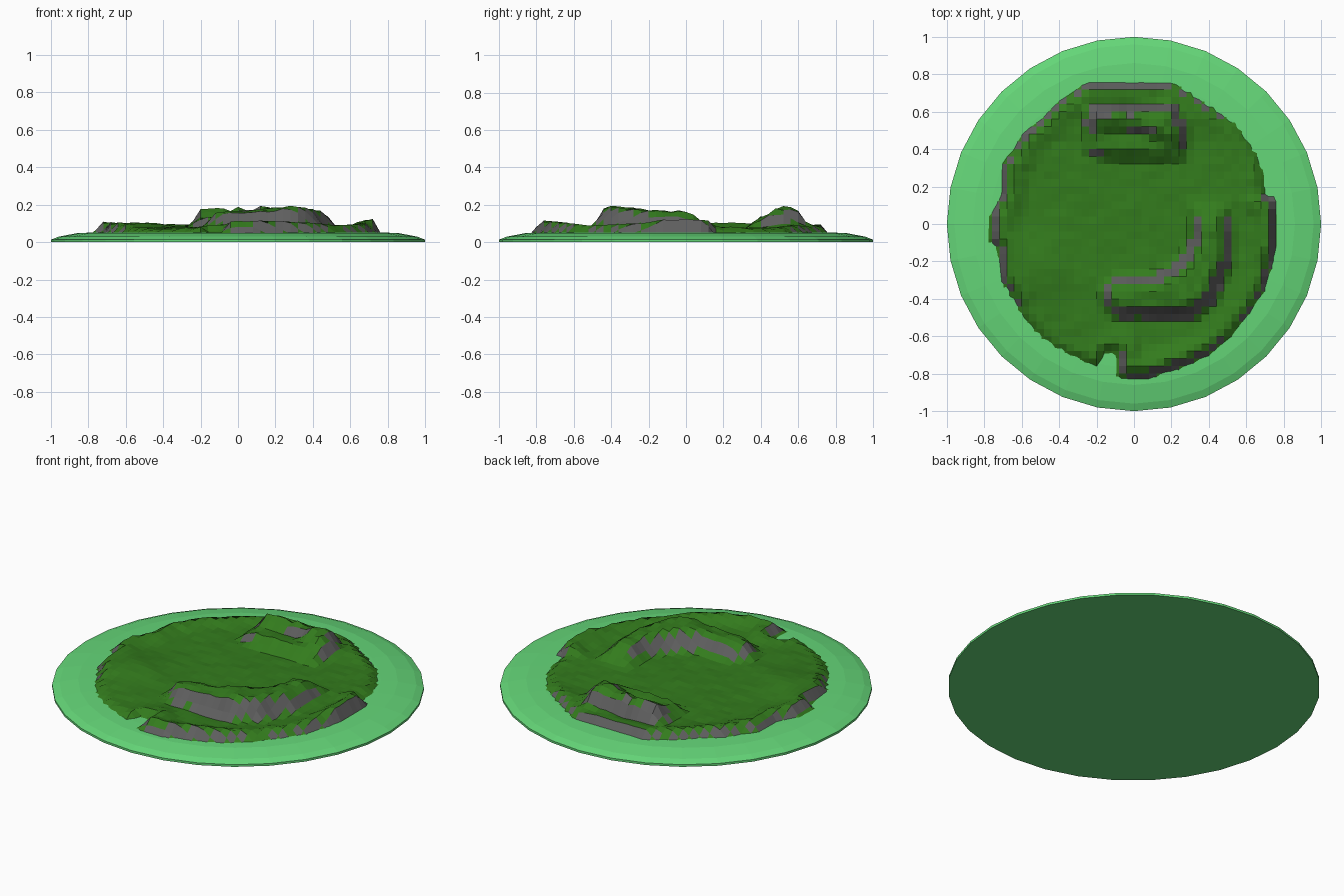
import bpy, bmesh, math
from mathutils import Vector, noise

if "Cube" in bpy.data.objects:
    bpy.data.objects.remove(bpy.data.objects["Cube"])


def material(name, rgb):
    m = bpy.data.materials.new(name)
    m.diffuse_color = (*rgb, 1)
    m.use_nodes = True
    m.node_tree.nodes["Principled BSDF"].inputs["Base Color"].default_value = m.diffuse_color
    return m


def make_object(name, bm, mats):
    me = bpy.data.meshes.new(name)
    bm.to_mesh(me)
    bm.free()
    for m in mats:
        me.materials.append(m)
    ob = bpy.data.objects.new(name, me)
    bpy.context.collection.objects.link(ob)
    return ob


def inside_dist(x, y, poly):
    """Distance to the polygon edge, positive inside."""
    best, inside = 9.0, False
    for (ax, ay), (bx, by) in zip(poly, poly[1:] + poly[:1]):
        ex, ey = bx - ax, by - ay
        t = max(0, min(1, ((x - ax) * ex + (y - ay) * ey) / (ex * ex + ey * ey)))
        best = min(best, math.hypot(x - ax - t * ex, y - ay - t * ey))
        if (ay > y) != (by > y) and x < ax + ex * (y - ay) / ey:
            inside = not inside
    return best if inside else -best


def ramp(v, a, b):
    return max(0.0, min(1.0, (v - a) / (b - a)))


def rim_height(x, y):
    a = math.degrees(math.atan2(y, x)) % 360
    for (a0, h0), (a1, h1) in zip(RIM, RIM[1:]):
        if a <= a1:
            return h0 + (h1 - h0) * (a - a0) / (a1 - a0)


# Outline of the raised land
LAND = [(.2, .77), (-.26, .77), (-.43, .65), (-.5, .57), (-.6, .5), (-.66, .39),
        (-.71, .35), (-.72, .15), (-.78, .05), (-.78, -.09), (-.74, -.12), (-.72, -.3),
        (-.66, -.39), (-.61, -.5), (-.5, -.63), (-.4, -.69), (-.3, -.74), (-.17, -.79),
        (-.15, -.70), (-.1, -.70), (-.1, -.83), (.08, -.83), (.3, -.76), (.42, -.7),
        (.53, -.61), (.63, -.48), (.71, -.36), (.77, -.13), (.77, .13), (.71, .16),
        (.71, .27), (.67, .38), (.56, .54), (.42, .63), (.3, .71)]
# Rim height by compass angle
RIM = [(0, .12), (10, .115), (15, .08), (40, .075), (55, .09), (90, .09), (180, .105),
       (207, .105), (218, .08), (230, .072), (250, .075), (262, .095), (270, .115),
       (290, .11), (315, .09), (340, .1), (350, .12), (360, .12)]
# Crescent cliff and the two tiers of the back cliff
CRESCENT = [(-.19, -.33), (-.08, -.26), (.1, -.26), (.18, -.22), (.24, -.18), (.29, -.09),
            (.29, .13), (.53, .13), (.53, -.2), (.48, -.3), (.45, -.4), (.33, -.51),
            (-.1, -.51), (-.19, -.43)]
BACK_LOW = [(-.27, .62), (-.27, .38), (-.16, .33), (.28, .33), (.3, .55), (.22, .66)]
BACK_HIGH = [(-.25, .63), (-.25, .49), (.05, .48), (.1, .43), (.25, .43), (.26, .56), (.2, .65)]


def height(x, y):
    d = inside_dist(x, y, LAND)
    if d <= 0:
        return .035
    n1 = noise.noise(Vector((x * 5, y * 5, 3.1)))
    n2 = noise.noise(Vector((x * 17, y * 17, 8.7)))
    g = .075 + .007 * n1 + .005 * n2
    g += .03 * math.exp(-((x + .53) ** 2 + (y + .25) ** 2) / .03)
    r = rim_height(x, y) + .008 * n2
    h = g + (r - g) * (1 - ramp(d, .08, .16))
    h = .035 + (max(h, .06) - .035) * ramp(d, 0, .05)
    c = inside_dist(x, y, CRESCENT)
    top = .09 + .025 * math.exp(-((x - .3) ** 2 + (y + .38) ** 2) / .02)
    top *= 1 - .6 * ramp(y, -.02, .13)
    h += (top + .008 * n2) * ramp(c, 0, .075)
    h += (.055 + .012 * n2) * ramp(inside_dist(x, y, BACK_LOW), 0, .055)
    h += (.045 + .012 * n2) * ramp(inside_dist(x, y, BACK_HIGH), 0, .055)
    return h


# Round base plate: 32-sided stepped disc
base_mat = material("light_grass", (.13, .68, .19))
bm = bmesh.new()
rings = []
for r, z in [(1, 0), (1, .013), (.96, .029), (.86, .048), (.77, .052)]:
    rings.append([bm.verts.new((r * math.cos(i * math.tau / 32), r * math.sin(i * math.tau / 32), z))
                  for i in range(32)])
for lo, hi in zip(rings, rings[1:]):
    for i in range(32):
        j = (i + 1) % 32
        bm.faces.new((lo[i], lo[j], hi[j], hi[i]))
bm.faces.new(rings[0][::-1])
bm.faces.new(rings[-1])
make_object("base_plate", bm, [base_mat])

# Terrain: height grid, cut to the outline, rock on the steep faces
grass = material("grass", (.033, .2, .012))
rock = material("rock", (.112, .112, .112))
STEP, N = .04, 22
bm = bmesh.new()
grid = {}
for i in range(-N, N + 1):
    for j in range(-N, N + 1):
        x, y = i * STEP, j * STEP
        grid[i, j] = bm.verts.new((x, y, height(x, y)))
for i in range(-N, N):
    for j in range(-N, N):
        q = (grid[i, j], grid[i + 1, j], grid[i + 1, j + 1], grid[i, j + 1])
        if max(v.co.z for v in q) > .036:
            f = bm.faces.new(q)
            f.normal_update()
            f.material_index = 1 if f.normal.z < .75 else 0
bmesh.ops.delete(bm, geom=[v for v in bm.verts if not v.link_faces], context='VERTS')
make_object("terrain", bm, [grass, rock])
